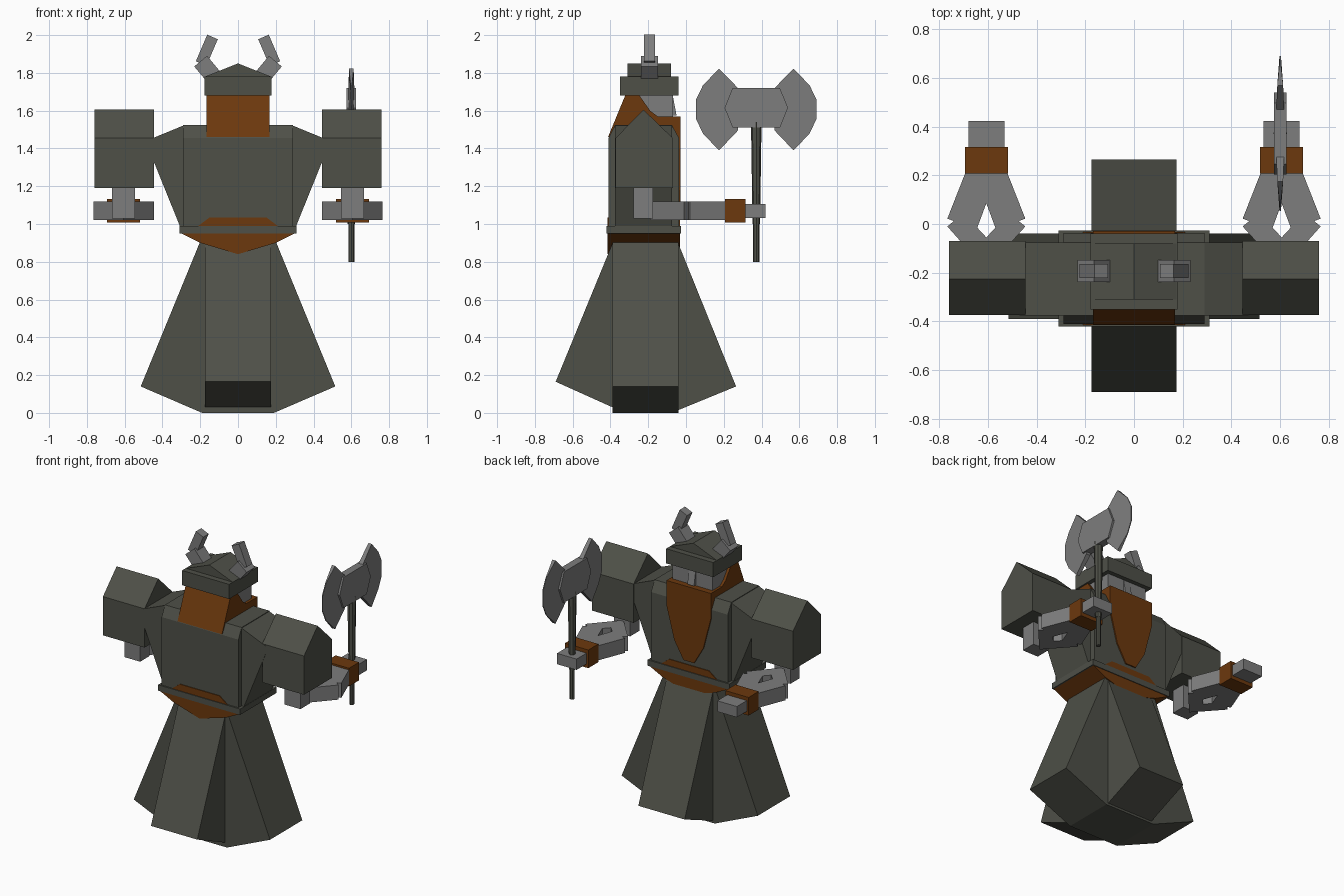
import bpy, bmesh, math
from mathutils import Vector

cube = bpy.data.objects.get("Cube")
if cube:
    bpy.data.objects.remove(cube, do_unlink=True)


def material(name, rgb):
    m = bpy.data.materials.new(name)
    m.use_nodes = True
    m.diffuse_color = (*rgb, 1)
    bsdf = next(n for n in m.node_tree.nodes if n.type == 'BSDF_PRINCIPLED')
    bsdf.inputs["Base Color"].default_value = (*rgb, 1)
    return m


CLOTH = material("dark olive grey", (0.077, 0.080, 0.064))
GREY = material("mid grey", (0.205, 0.205, 0.205))
BROWN = material("rust brown", (0.150, 0.040, 0.004))


def finish(name, bm, mat):
    bmesh.ops.recalc_face_normals(bm, faces=bm.faces)
    me = bpy.data.meshes.new(name)
    bm.to_mesh(me)
    bm.free()
    me.materials.append(mat)
    ob = bpy.data.objects.new(name, me)
    bpy.context.collection.objects.link(ob)
    return ob


def prism(name, pts, axis, lo, hi, mat, half=None):
    """Extrude a 2D outline along an axis; half gives a thickness per point."""
    place = {'x': lambda p, t: (t, p[0], p[1]),
             'y': lambda p, t: (p[0], t, p[1]),
             'z': lambda p, t: (p[0], p[1], t)}[axis]
    bm = bmesh.new()
    mid = (lo + hi) / 2
    rings = []
    for end, sign in ((lo, -1), (hi, 1)):
        rings.append([bm.verts.new(place(p, mid + sign * half[i] if half else end))
                      for i, p in enumerate(pts)])
    n = len(pts)
    bm.faces.new(rings[0])
    bm.faces.new(rings[1][::-1])
    for i in range(n):
        j = (i + 1) % n
        bm.faces.new((rings[0][i], rings[0][j], rings[1][j], rings[1][i]))
    return finish(name, bm, mat)


def box(name, x, y, z, mat):
    return prism(name, [(x[0], y[0]), (x[1], y[0]), (x[1], y[1]), (x[0], y[1])],
                 'z', z[0], z[1], mat)


def sym(pts):
    """Complete a right-hand outline with its mirror image."""
    return pts + [(-x, z) for x, z in reversed(pts) if x > 1e-6]


def bar(name, a, b, width, y0, y1, mat):
    """Box running from a to b in the xz plane."""
    a, b = Vector(a), Vector(b)
    d = (b - a).normalized()
    s = Vector((-d.y, d.x)) * width / 2
    return prism(name, [a + s, b + s, b - s, a - s], 'y', y0, y1, mat)


def cone(name, x, y, z0, z1, r0, r1, mat):
    bm = bmesh.new()
    bmesh.ops.create_cone(bm, cap_ends=True, segments=8, radius1=r0, radius2=r1, depth=z1 - z0)
    bmesh.ops.translate(bm, verts=bm.verts, vec=(x, y, (z0 + z1) / 2))
    return finish(name, bm, mat)


# Robe skirt: two crossing flared prisms
prism("skirt_sides", sym([(0.195, 0.92), (0.515, 0.14), (0.19, 0.0)]),
      'y', -0.39, -0.04, CLOTH)
prism("skirt_front_back", [(-0.38, 0.92), (-0.69, 0.165), (-0.39, 0.03),
                           (-0.04, 0.015), (0.265, 0.14), (-0.05, 0.92)],
      'x', -0.175, 0.175, CLOTH)

# Torso, chest plates and belt
prism("torso", sym([(0.28, 1.525), (0.47, 1.447), (0.47, 1.39), (0.30, 0.97)]),
      'y', -0.375, -0.075, CLOTH)
prism("chest_plates", [(-0.41, 0.97), (-0.41, 1.455), (-0.375, 1.525),
                       (-0.075, 1.525), (-0.037, 1.455), (-0.037, 0.97)],
      'x', -0.29, 0.29, CLOTH)
box("belt", (-0.31, 0.31), (-0.42, -0.027), (0.95, 0.99), CLOTH)
prism("waist_sash", sym([(0.15, 1.035), (0.21, 0.99), (0.30, 0.95), (0.20, 0.90), (0, 0.84)]),
      'y', -0.415, -0.032, BROWN)

# Head, hair and beard
box("face", (-0.15, 0.15), (-0.30, -0.07), (1.50, 1.69), GREY)
prism("nose", [(-0.08, 1.68), (-0.07, 1.68), (-0.05, 1.575), (-0.08, 1.575)],
      'x', -0.025, 0.025, GREY)
prism("hair", [(-0.413, 1.46), (-0.32, 1.685), (-0.25, 1.685), (-0.19, 1.60),
               (-0.15, 1.57), (-0.036, 1.57), (-0.036, 1.46)],
      'x', -0.168, 0.168, BROWN)
prism("beard", sym([(0.168, 1.57), (0.168, 1.40), (0.11, 1.18), (0.04, 1.06)]),
      'y', -0.06, -0.029, BROWN)

# Helmet
box("helmet_band", (-0.178, 0.178), (-0.35, -0.04), (1.68, 1.78), CLOTH)
prism("helmet_crown", sym([(0, 1.85), (0.175, 1.78), (0.175, 1.75)]), 'y', -0.31, -0.08, CLOTH)

# Horns, arms and hands on both sides
for s, side in ((1, "left"), (-1, "right")):
    bar(side + "_horn_base", (s * 0.125, 1.775), (s * 0.198, 1.862), 0.088, -0.238, -0.147, GREY)
    bar(side + "_horn_tip", (s * 0.195, 1.85), (s * 0.135, 1.99), 0.061, -0.222, -0.164, GREY)

    xs = sorted((s * 0.445, s * 0.76))
    prism(side + "_sleeve", [(-0.373, 1.19), (-0.373, 1.455), (-0.225, 1.605),
                             (-0.07, 1.455), (-0.07, 1.19)], 'x', xs[0], xs[1], CLOTH)
    cx = s * 0.606
    box(side + "_upper_arm", (cx - 0.06, cx + 0.06), (-0.277, -0.175), (1.03, 1.20), GREY)

    # Forearm: four slanted bars around a small gap
    for k, part in ((-1, "inner"), (1, "outer")):
        prism(f"{side}_forearm_{part}",
              [(cx + k * x, y) for x, y in ((0.086, 0.21), (0.16, 0.022), (0.04, -0.023),
                                            (0, 0.085), (0, 0.21))],
              'z', 1.02, 1.12, GREY)
        prism(f"{side}_elbow_{part}",
              [(cx + k * x, y) for x, y in ((0.16, -0.01), (0.093, 0.045),
                                            (0, -0.055), (0, -0.19))],
              'z', 1.02, 1.12, GREY)
    box(side + "_bracer", (cx - 0.088, cx + 0.088), (0.207, 0.315), (1.008, 1.132), BROWN)
    box(side + "_hand", (cx - 0.074, cx + 0.074), (0.31, 0.422), (1.033, 1.107), GREY)

# Axe
AX, AY = 0.60, 0.372
cone("axe_grip", AX, AY, 0.80, 1.04, 0.016, 0.016, CLOTH)
cone("axe_shaft", AX, AY, 1.0, 1.54, 0.02, 0.028, CLOTH)
prism("axe_head", [(AY + y, z) for y, z in ((-0.168, 1.615), (-0.125, 1.72), (0.125, 1.72),
                                            (0.168, 1.615), (0.125, 1.51), (-0.125, 1.51))],
      'x', AX - 0.026, AX + 0.026, GREY)
blade = [(0.097, 1.72), (0.197, 1.822), (0.282, 1.735), (0.318, 1.66),
         (0.318, 1.555), (0.282, 1.478), (0.197, 1.39), (0.097, 1.495)]
edge = [0.016, 0.012, 0.003, 0.003, 0.003, 0.003, 0.012, 0.016]
for k, part in ((-1, "back"), (1, "front")):
    prism("axe_blade_" + part, [(AY + k * y, z) for y, z in blade], 'x', AX, AX, GREY, half=edge)
